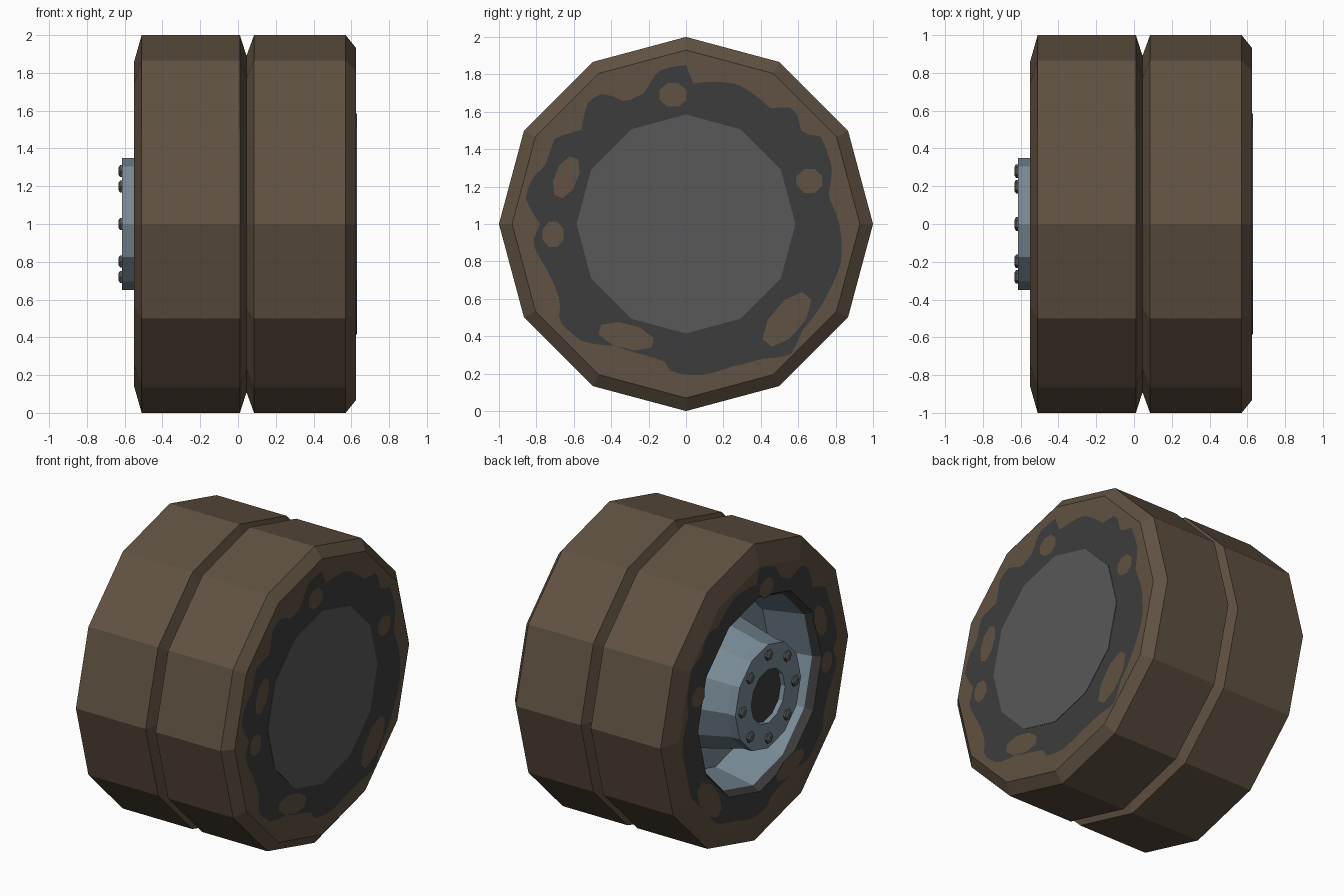
import bpy, math

if "Cube" in bpy.data.objects:
    bpy.data.objects.remove(bpy.data.objects["Cube"])

TAU = 2 * math.pi


def material(name, col):
    m = bpy.data.materials.new(name)
    m.diffuse_color = (*col, 1)
    m.use_nodes = True
    m.node_tree.nodes["Principled BSDF"].inputs["Base Color"].default_value = m.diffuse_color
    return m


MUD = material("dried mud", (0.118, 0.084, 0.054))
RUBBER = material("dark rubber", (0.046, 0.046, 0.046))
GREY = material("dark grey metal", (0.098, 0.098, 0.098))
STEEL = material("blue grey steel", (0.19, 0.26, 0.31))


def make(name, verts, faces, mat):
    me = bpy.data.meshes.new(name)
    me.from_pydata(verts, [], faces)
    me.materials.append(mat)
    ob = bpy.data.objects.new(name, me)
    bpy.context.collection.objects.link(ob)
    return ob


def lathe(name, profile, mat, n=12, cy=0.0, cz=1.0):
    """Revolve (x, radius) points round the x axis; outer skin runs from +x to -x."""
    verts, rings, faces = [], [], []
    for x, r in profile:
        if r == 0:
            rings.append([len(verts)] * n)
            verts.append((x, cy, cz))
        else:
            rings.append(list(range(len(verts), len(verts) + n)))
            verts += [(x, cy + r * math.cos(TAU * k / n), cz + r * math.sin(TAU * k / n))
                      for k in range(n)]
    for a, b in zip(rings, rings[1:]):
        for k in range(n):
            j = (k + 1) % n
            f = [a[k], b[k], b[j], a[j]]
            faces.append(list(dict.fromkeys(f)))
    return make(name, verts, faces, mat)


# Double-tread tyre body
lathe("tyre", [(0.626, 0), (0.626, 0.93), (0.57, 1), (0.085, 1), (0.045, 0.89), (0.01, 1),
               (-0.51, 1), (-0.55, 0.86), (-0.55, 0.66)], MUD)
lathe("tyre_lip", [(-0.55, 0.66), (-0.50, 0.63)], RUBBER)

# Dished rim and raised hub
lathe("rim", [(-0.50, 0.63), (-0.22, 0.58), (-0.22, 0.43), (-0.55, 0.35), (-0.613, 0.35),
              (-0.613, 0.18), (-0.58, 0.18)], STEEL)
lathe("hub_hole", [(-0.58, 0.18), (-0.58, 0)], RUBBER)

# Wheel bolts
for k in range(8):
    a = TAU * k / 8
    lathe(f"bolt_{k + 1}", [(-0.612, 0.036), (-0.625, 0.036), (-0.633, 0.022), (-0.633, 0)],
          GREY, 6, 0.28 * math.cos(a), 1 + 0.28 * math.sin(a))

# Ragged edge of the bare rubber on the sidewalls (y, z from the axle)
EDGE = [(.82, 0), (.76, .15), (.78, .30), (.72, .47), (.62, .48), (.58, .62), (.45, .62),
        (.27, .75), (.03, .75), (0, .85), (-.07, .84), (-.15, .82), (-.22, .70), (-.32, .65),
        (-.44, .70), (-.52, .66), (-.56, .50), (-.70, .46), (-.75, .31), (-.82, .25),
        (-.86, .14), (-.78, 0), (-.82, -.10), (-.74, -.25), (-.70, -.33), (-.67, -.42),
        (-.68, -.52), (-.55, -.63), (-.38, -.65), (-.22, -.70), (-.12, -.73), (-.08, -.79),
        (.07, -.81), (.25, -.76), (.40, -.72), (.56, -.70), (.62, -.57), (.77, -.35),
        (.83, -.20)]
POLAR = sorted((math.atan2(z, y) % TAU, math.hypot(y, z)) for y, z in EDGE)
POLAR = [(POLAR[-1][0] - TAU, POLAR[-1][1])] + POLAR + [(POLAR[0][0] + TAU, POLAR[0][1])]


def edge_radius(a):
    for (a0, r0), (a1, r1) in zip(POLAR, POLAR[1:]):
        if a0 <= a <= a1:
            return r0 + (r1 - r0) * (a - a0) / (a1 - a0)
    return 0.8


def bare_rubber(name, x, inner, limit, flip):
    """Flat ring: twelve-sided inside, ragged outside."""
    n, verts, faces = 120, [], []
    half = math.pi / 12
    for k in range(n):
        a = TAU * k / n
        fold = math.cos(half) / math.cos(a % (2 * half) - half)
        for r in (inner * fold, min(edge_radius(a), limit * fold)):
            verts.append((x, r * math.cos(a), 1 + r * math.sin(a)))
    for k in range(n):
        j = (k + 1) % n
        f = [2 * k, 2 * k + 1, 2 * j + 1, 2 * j]
        faces.append(f[::-1] if flip else f)
    make(name, verts, faces, RUBBER)


# Mud splashes: centre y, z, half sizes, turn in degrees
SPOTS = [(-.07, .69, .075, .065, 0), (.66, .23, .07, .065, 0), (-.64, .25, .06, .115, -22),
         (-.71, -.055, .058, .07, 0), (.54, -.51, .17, .08, 50), (-.32, -.60, .15, .065, -14)]


def splashes(side, x, flip):
    for i, (cy, cz, a, b, turn) in enumerate(SPOTS):
        t, pts = math.radians(turn), []
        for k in range(8):
            u = TAU * (k + 0.5) / 8
            p, q = a * math.cos(u) * 1.05, b * math.sin(u) * 1.05
            pts.append((x, cy + p * math.cos(t) - q * math.sin(t),
                        1 + cz + p * math.sin(t) + q * math.cos(t)))
        f = list(range(8))
        make(f"{side}_mud_splash_{i + 1}", pts, [f[::-1] if flip else f], MUD)


bare_rubber("outer_bare_rubber", 0.628, 0.55, 0.92, False)
bare_rubber("inner_bare_rubber", -0.552, 0.66, 0.85, True)
splashes("outer", 0.630, False)
splashes("inner", -0.554, True)

# Flat cover on the closed side
lathe("cover_disc", [(0.631, 0), (0.631, 0.585), (0.626, 0.585)], GREY)
